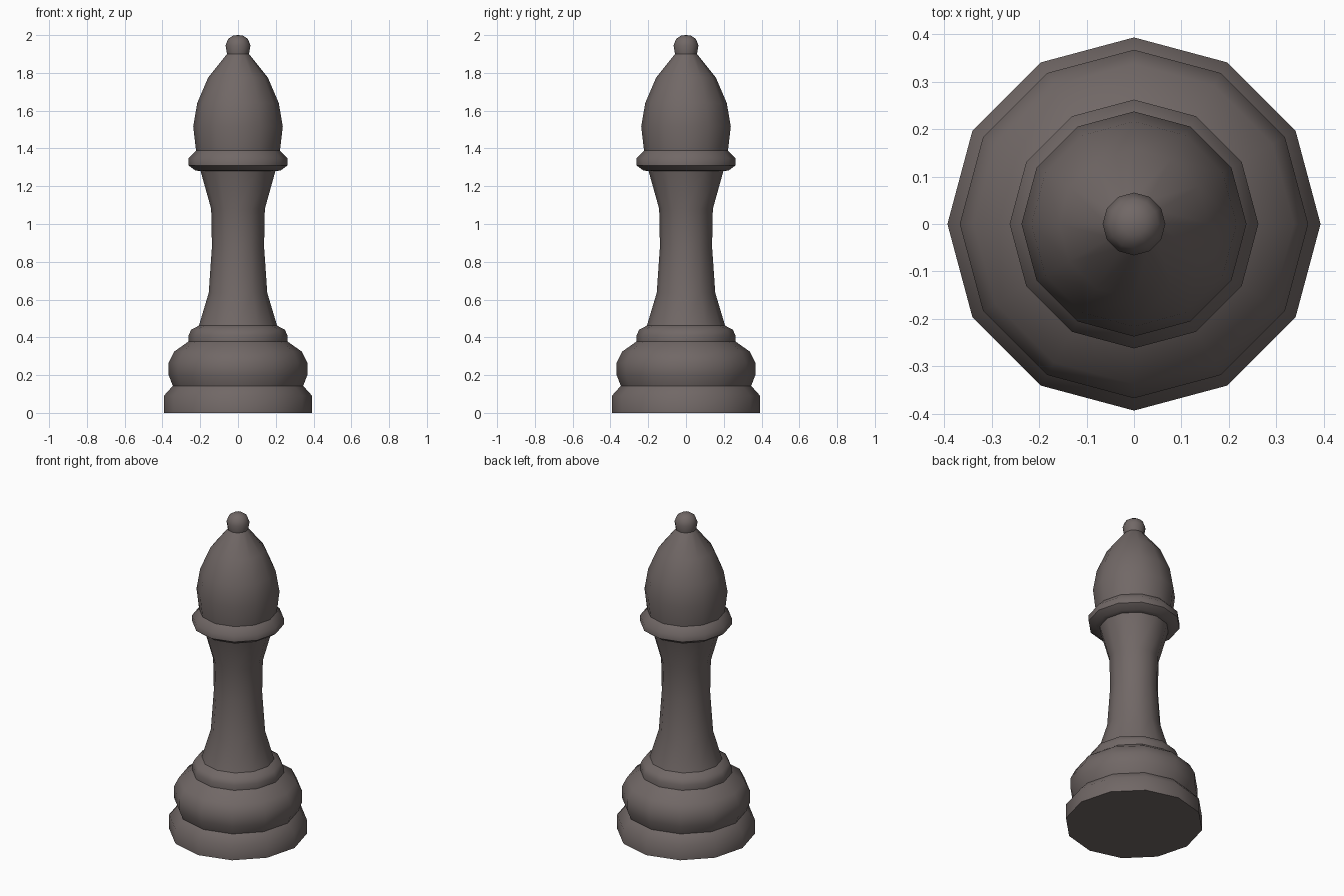
import bpy, bmesh, math

if "Cube" in bpy.data.objects:
    bpy.data.objects.remove(bpy.data.objects["Cube"])

mat = bpy.data.materials.new("dark brown grey")
mat.diffuse_color = (0.165, 0.138, 0.133, 1)
mat.use_nodes = True
mat.node_tree.nodes["Principled BSDF"].inputs["Base Color"].default_value = mat.diffuse_color
SIDES = 12


def lathe(name, profile):
    """Spin (radius, height) points round z; zero radius closes the end."""
    bm = bmesh.new()
    rings = []
    for r, z in profile:
        if r == 0:
            rings.append([bm.verts.new((0, 0, z))] * SIDES)
        else:
            rings.append([bm.verts.new((r * math.cos(a), r * math.sin(a), z))
                          for a in (2 * math.pi * i / SIDES for i in range(SIDES))])
    for low, high in zip(rings, rings[1:]):
        for i in range(SIDES):
            j = (i + 1) % SIDES
            bm.faces.new(dict.fromkeys((low[i], low[j], high[j], high[i])))
    mesh = bpy.data.meshes.new(name)
    bm.to_mesh(mesh)
    bm.free()
    mesh.materials.append(mat)
    ob = bpy.data.objects.new(name, mesh)
    bpy.context.collection.objects.link(ob)
    bpy.ops.object.select_all(action='DESELECT')
    ob.select_set(True)
    bpy.context.view_layer.objects.active = ob
    bpy.ops.object.shade_smooth_by_angle(angle=math.radians(44))


# Foot: flat disc with a chamfered rim
lathe("foot", [(0, 0), (.393, 0), (.393, .09), (.345, .143)])
# Rounded bulge and the small ring on it
lathe("base_bulge", [(.345, .143), (.367, .20), (.367, .265), (.337, .325), (.262, .378)])
lathe("base_ring", [(.262, .378), (.262, .41), (.248, .44), (.207, .462)])
# Waisted stem
lathe("stem", [(.207, .462), (.155, .635), (.138, .88), (.142, 1.08), (.198, 1.28)])
# Collar under the head
lathe("collar", [(.198, 1.28), (.225, 1.283), (.262, 1.31), (.262, 1.347), (.222, 1.388)])
# Pointed head and its knob
lathe("head", [(.222, 1.388), (.237, 1.515), (.216, 1.64), (.158, 1.775), (.058, 1.9)])
lathe("knob", [(.058, 1.9), (.066, 1.945), (.052, 1.98), (.025, 1.998), (0, 2)])
